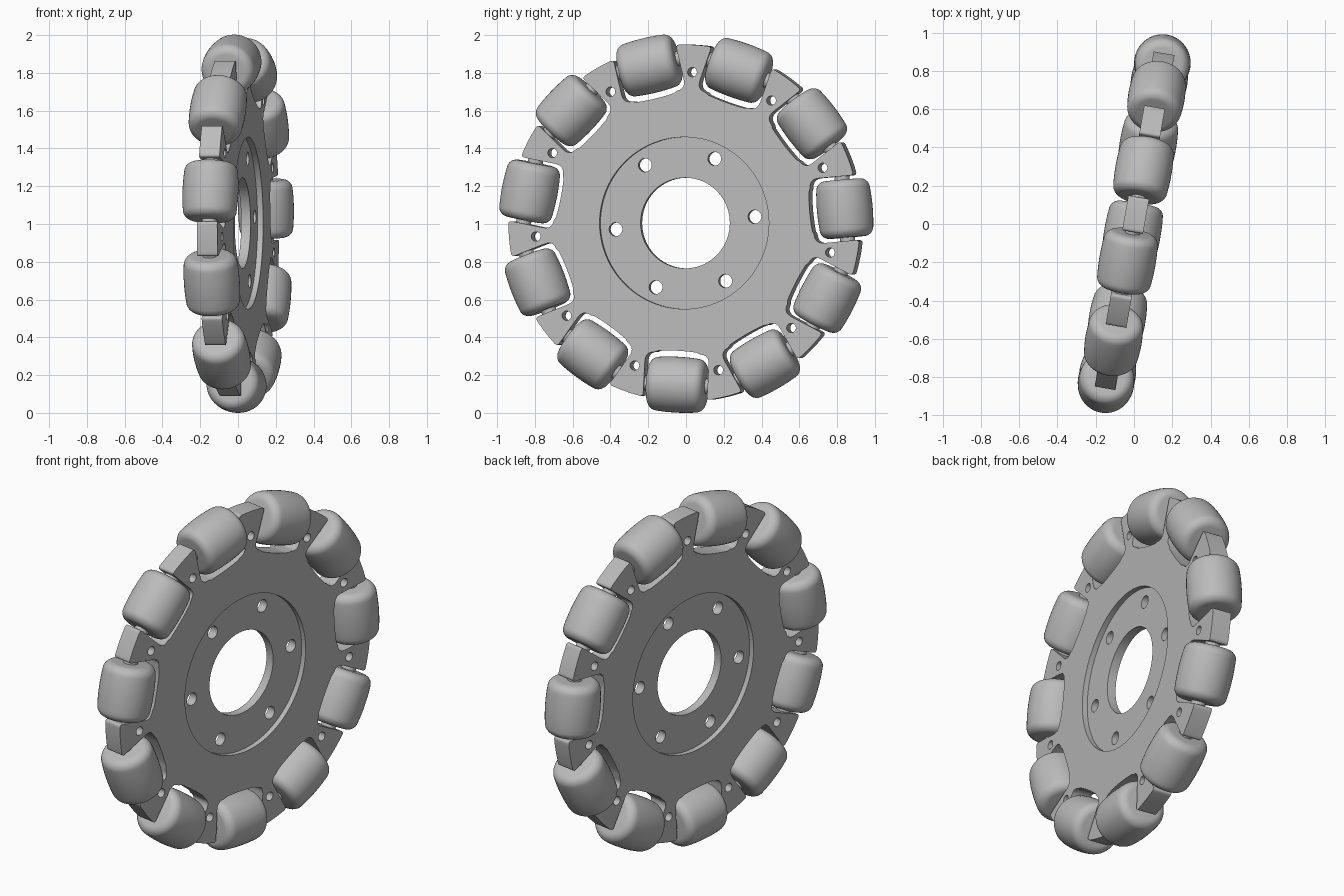
import bpy, bmesh, math
from math import sin, cos, pi, radians
from mathutils import Matrix, Vector

cube = bpy.data.objects.get("Cube")
if cube:
    bpy.data.objects.remove(cube)

COUNT = 11                      # rollers around the rim
PITCH = 2 * pi / COUNT
START = radians(5.1)            # angle of the first roller and first bolt
RIM = 1.005                     # rolling radius
ROLLER_R, ROLLER_HALF = 0.148, 0.153
PLATE_R, POCKET_HALF, POCKET_FLOOR = 0.945, 0.172, 0.69
HUB_R = 0.455

# wheel frame: axle along local x, turned ten degrees about z
BASE = Matrix.Translation((0, 0, RIM)) @ Matrix.Rotation(radians(-10), 4, 'Z')
TO_AXLE = Matrix(((0, 0, 1, 0), (1, 0, 0, 0), (0, 1, 0, 0), (0, 0, 0, 1)))

grey = bpy.data.materials.new("light grey")
grey.use_nodes = True
COLOUR = (0.5, 0.5, 0.5, 1)
grey.diffuse_color = COLOUR
grey.node_tree.nodes["Principled BSDF"].inputs["Base Color"].default_value = COLOUR


def add_object(name, mesh, matrix):
    obj = bpy.data.objects.new(name, mesh)
    bpy.context.scene.collection.objects.link(obj)
    obj.matrix_world = matrix
    return obj


def smooth(obj, angle=35):
    bpy.ops.object.select_all(action='DESELECT')
    obj.select_set(True)
    bpy.context.view_layer.objects.active = obj
    bpy.ops.object.shade_smooth_by_angle(angle=radians(angle))


def polar(r, a):
    return Vector((r * cos(a), r * sin(a)))


def circle(r, n, centre=Vector((0, 0))):
    return [centre + polar(r, 2 * pi * i / n) for i in range(n)]


def rounded(prev, corner, nxt, size, steps=5):
    """Soft corner between two straight edges."""
    p = corner + (prev - corner).normalized() * size
    q = corner + (nxt - corner).normalized() * size
    return [p * (1 - t) ** 2 + corner * 2 * t * (1 - t) + q * t * t
            for t in (i / steps for i in range(steps + 1))]


def flat_plate(name, loops, thickness):
    """Filled outline with holes, extruded to a plate across the axle."""
    curve = bpy.data.curves.new(name, 'CURVE')
    curve.dimensions = '2D'
    curve.fill_mode = 'BOTH'
    curve.extrude = thickness / 2
    for loop in loops:
        spline = curve.splines.new('POLY')
        spline.points.add(len(loop) - 1)
        for point, co in zip(spline.points, loop):
            point.co = (co.x, co.y, 0, 1)
        spline.use_cyclic_u = True
    helper = add_object(name + "_outline", curve, Matrix())
    graph = bpy.context.evaluated_depsgraph_get()
    mesh = bpy.data.meshes.new_from_object(helper.evaluated_get(graph))
    bpy.data.objects.remove(helper)
    bm = bmesh.new()
    bm.from_mesh(mesh)
    bmesh.ops.remove_doubles(bm, verts=bm.verts, dist=0.0001)
    bmesh.ops.recalc_face_normals(bm, faces=bm.faces)
    bm.to_mesh(mesh)
    bm.free()
    mesh.materials.clear()
    mesh.materials.append(grey)
    smooth(add_object(name, mesh, BASE @ TO_AXLE))


def pocket_points(a):
    """Roller pocket in the plate edge, with a bowed floor and soft corners."""
    w = POCKET_HALF
    top = math.sqrt(PLATE_R ** 2 - w ** 2)
    lead, tail = Vector((top, -w)), Vector((top, w))
    low, high = Vector((POCKET_FLOOR, -w)), Vector((POCKET_FLOOR, w))
    floor = [Vector((POCKET_FLOOR - 0.013 * (1 - (v / w) ** 2), v))
             for v in (w * k / 5 for k in range(-3, 4))]
    pts = rounded(lead + Vector((-0.1, -0.5)), lead, low, 0.02)
    pts += rounded(lead, low, high, 0.05) + floor + rounded(low, high, tail, 0.05)
    pts += rounded(high, tail, tail + Vector((-0.1, 0.5)), 0.02)
    turn = Matrix.Rotation(a, 2)
    return [turn @ p for p in pts]


# rim plate with roller pockets, tab holes and the stepped-down centre
outline = []
gap = math.asin(POCKET_HALF / PLATE_R) + 0.03
for i in range(COUNT):
    a = START + i * PITCH
    outline += pocket_points(a)
    outline += [polar(PLATE_R, a + gap + (PITCH - 2 * gap) * k / 6) for k in range(7)]
tab_holes = [circle(0.025, 20, polar(0.8, START + (i + 0.5) * PITCH)) for i in range(COUNT)]
flat_plate("rim_plate", [outline, circle(HUB_R, 96)] + tab_holes, 0.11)

# thinner hub web with bore and six bolt holes
bolt_holes = [circle(0.036, 24, polar(0.375, START + i * pi / 3)) for i in range(6)]
flat_plate("hub_web", [circle(HUB_R + 0.002, 96), circle(0.24, 72)] + bolt_holes, 0.05)


def lathe(name, profile, segments):
    """Spin a (radius, height) profile about z."""
    bm = bmesh.new()
    verts = [bm.verts.new((r, 0, z)) for r, z in profile]
    edges = [bm.edges.new(pair) for pair in zip(verts, verts[1:])]
    bmesh.ops.spin(bm, geom=verts + edges, cent=(0, 0, 0), axis=(0, 0, 1),
                   angle=2 * pi, steps=segments)
    bmesh.ops.remove_doubles(bm, verts=bm.verts, dist=0.0001)
    bmesh.ops.recalc_face_normals(bm, faces=bm.faces)
    mesh = bpy.data.meshes.new(name)
    bm.to_mesh(mesh)
    bm.free()
    mesh.materials.append(grey)
    return mesh


# barrel roller: crown follows the rolling circle, ends are filleted
CENTRE = RIM - ROLLER_R
FILLET = 0.045
straight = ROLLER_HALF - FILLET


def crown(z):
    return math.sqrt(RIM ** 2 - z * z) - CENTRE


half = [(crown(straight * k / 5), straight * k / 5) for k in range(6)]
half += [(crown(straight) - FILLET * (1 - cos(t)) - 0.004 * sin(t), straight + FILLET * sin(t))
         for t in (pi / 2 * k / 8 for k in range(1, 9))]
half.append((0, ROLLER_HALF))
profile = [(r, -z) for r, z in reversed(half[1:])] + half
roller_mesh = lathe("roller", profile, 48)
pin = POCKET_HALF + 0.02
pin_mesh = lathe("roller_pin", [(0, -pin), (0.04, -pin), (0.04, pin), (0, pin)], 24)

for i in range(COUNT):
    place = BASE @ Matrix.Rotation(START + i * PITCH, 4, 'X') @ Matrix.Translation((0, CENTRE, 0))
    for label, mesh in (("roller", roller_mesh), ("roller_pin", pin_mesh)):
        part = add_object(f"{label}_{i + 1}", mesh, place)
        if i == 0:
            smooth(part)
